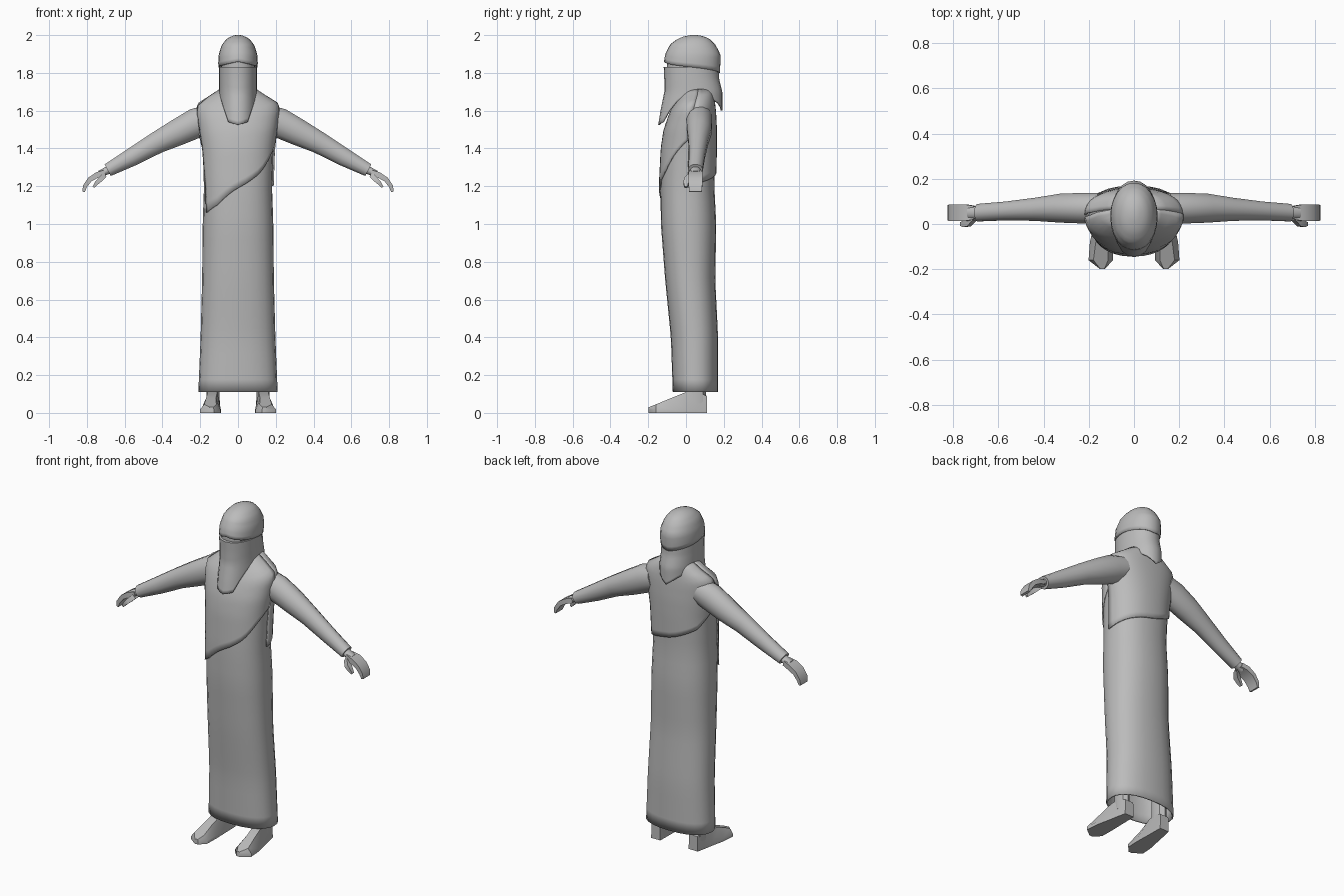
import bpy, bmesh
from math import sin, cos, pi, radians, copysign
from mathutils import Vector

if "Cube" in bpy.data.objects:
    bpy.data.objects.remove(bpy.data.objects["Cube"])

cloth = bpy.data.materials.new("plain grey")
cloth.use_nodes = True
GREY = (0.5, 0.5, 0.5, 1)
cloth.diffuse_color = GREY
cloth.node_tree.nodes["Principled BSDF"].inputs["Base Color"].default_value = GREY


def interp(table, t):
    """Linear lookup in rows of (key, values...) with rising keys."""
    if t <= table[0][0]:
        return table[0][1:]
    for a, b in zip(table, table[1:]):
        if t <= b[0]:
            f = (t - a[0]) / (b[0] - a[0])
            return [p + (q - p) * f for p, q in zip(a[1:], b[1:])]
    return table[-1][1:]


def loft(name, rings, closed=True, cap_start=True, cap_end=True,
         thick=0, mirror=False, angle=40):
    """Skin a list of point rings, then add modifiers and shading."""
    bm = bmesh.new()
    rows = [[bm.verts.new(p) for p in ring] for ring in rings]
    n = len(rows[0])
    for a, b in zip(rows, rows[1:]):
        for j in range(n if closed else n - 1):
            k = (j + 1) % n
            bm.faces.new((a[j], b[j], b[k], a[k]))
    if closed and cap_start:
        bm.faces.new(rows[0])
    if closed and cap_end:
        bm.faces.new(rows[-1][::-1])
    if closed and cap_start and cap_end:
        bmesh.ops.recalc_face_normals(bm, faces=bm.faces)
    mesh = bpy.data.meshes.new(name)
    bm.to_mesh(mesh)
    bm.free()
    mesh.materials.append(cloth)
    ob = bpy.data.objects.new(name, mesh)
    bpy.context.collection.objects.link(ob)
    if thick:
        ob.modifiers.new("thickness", "SOLIDIFY").thickness = thick
    if mirror:
        ob.modifiers.new("mirror", "MIRROR")
    bpy.ops.object.select_all(action="DESELECT")
    bpy.context.view_layer.objects.active = ob
    ob.select_set(True)
    bpy.ops.object.shade_smooth_by_angle(angle=radians(angle))
    return ob


def wrap(name, profile, hem, span=(-180, 180), cols=24, rows=14,
         power=2.3, grow=0, pull=0, ease=1, thick=0.008):
    """Cloth around the body; profile rows are (z, front y, back y, half width),
    hem gives the lower edge by angle (0 front, 90 left side)."""
    closed = span[1] - span[0] == 360
    top = profile[-1][0]
    rings = []
    for i in range(rows + 1):
        t = i / rows
        ring = []
        for j in range(cols if closed else cols + 1):
            deg = span[0] + (span[1] - span[0]) * j / cols
            z = top + (interp(hem, deg)[0] - top) * t ** ease
            front, back, half = interp(profile, z)
            mid = (span[0] + span[1]) / 2
            if deg < mid:
                deg = mid + (deg - mid) * (1 - pull * t)
            a = radians(deg)
            s, c = (copysign(abs(v) ** (2 / power), v) for v in (sin(a), cos(a)))
            ring.append((s * (half + grow),
                         (front + back) / 2 - c * ((back - front) / 2 + grow), z))
        rings.append(ring)
    return loft(name, rings, closed, cap_end=False, thick=thick)


def tube(name, stations, sides=12, angle=40):
    """Mirrored limb through stations of (x, y, z, half depth, half height)."""
    rings = []
    for i, (x, y, z, ry, rz) in enumerate(stations):
        a, b = stations[max(i - 1, 0)], stations[min(i + 1, len(stations) - 1)]
        d = Vector((b[0] - a[0], b[2] - a[2])).normalized()
        scale = 2 ** 0.5 if sides == 4 else 1
        ring = []
        for k in range(sides):
            q = 2 * pi * (k + 0.5) / sides
            h = rz * scale * sin(q)
            ring.append((x - d.y * h, y + ry * scale * cos(q), z + d.x * h))
        rings.append(ring)
    return loft(name, rings, mirror=True, angle=angle)


# Long robe, open at the hem, closing over the shoulders
body = [(0.11, -0.07, 0.17, 0.21), (0.4, -0.08, 0.17, 0.198),
        (0.7, -0.11, 0.155, 0.19), (1.0, -0.133, 0.16, 0.187),
        (1.2, -0.135, 0.15, 0.18), (1.4, -0.125, 0.155, 0.187),
        (1.5, -0.11, 0.155, 0.2), (1.6, -0.075, 0.15, 0.212),
        (1.64, -0.05, 0.145, 0.205), (1.68, -0.02, 0.14, 0.14),
        (1.72, 0, 0.13, 0.08)]
wrap("robe", body, [(0, 0.11)], rows=24)

# Overlapping shawl panels, each with one low hanging corner
wrap("shawl_front", body, [(-90, 1.06), (-50, 1.1), (0, 1.19), (35, 1.27),
                           (60, 1.36), (90, 1.45)],
     span=(-90, 90), cols=18, grow=0.009, pull=0.35)
wrap("shawl_back", body, [(90, 1.2), (180, 1.27), (230, 1.34), (270, 1.45)],
     span=(90, 270), cols=18, grow=0.009)

# Face veil and neck scarf with points at front and back
veil = [(1.52, -0.148, 0.185, 0.1), (1.6, -0.135, 0.192, 0.1),
        (1.7, -0.115, 0.192, 0.1), (1.77, -0.115, 0.175, 0.1),
        (1.83, -0.118, 0.172, 0.1)]
wrap("veil", veil, [(-180, 1.6), (-150, 1.64), (-90, 1.7), (-55, 1.64),
                    (-30, 1.54), (0, 1.525), (30, 1.54), (55, 1.64),
                    (90, 1.7), (150, 1.64), (180, 1.6)], power=2.1)

# Recessed face showing in the eye slit
face = [(1.78, -0.1, 0.15, 0.09), (1.9, -0.1, 0.15, 0.09)]
wrap("face", face, [(0, 1.78)], rows=2, thick=0)

# Domed head wrap and the band beneath it
dome = [(1.79, -0.118, 0.178, 0.1), (1.85, -0.118, 0.182, 0.105),
        (1.9, -0.11, 0.182, 0.102), (1.95, -0.085, 0.155, 0.085),
        (1.98, -0.045, 0.125, 0.06), (1.995, -0.005, 0.09, 0.033),
        (2.0, 0.03, 0.06, 0.012)]
wrap("head_wrap", dome, [(-180, 1.8), (-90, 1.83), (-40, 1.845), (0, 1.86),
                         (40, 1.845), (90, 1.83), (180, 1.8)],
     ease=1.6, power=2.1, rows=12)

# Sleeves, wrists and hands
tube("sleeve", [(0.15, 0.07, 1.56, 0.07, 0.075), (0.22, 0.07, 1.535, 0.07, 0.082),
                (0.32, 0.07, 1.485, 0.066, 0.073), (0.43, 0.065, 1.43, 0.053, 0.06),
                (0.56, 0.058, 1.355, 0.043, 0.05), (0.69, 0.05, 1.285, 0.04, 0.036)])
tube("wrist", [(0.67, 0.05, 1.295, 0.026, 0.022), (0.73, 0.05, 1.264, 0.03, 0.02)])
tube("hand", [(0.705, 0.05, 1.272, 0.03, 0.014), (0.745, 0.05, 1.26, 0.037, 0.015),
              (0.785, 0.05, 1.235, 0.037, 0.013), (0.81, 0.05, 1.2, 0.036, 0.011),
              (0.818, 0.05, 1.17, 0.033, 0.007)], sides=4)
tube("thumb", [(0.705, 0.03, 1.26, 0.014, 0.014), (0.73, 0.005, 1.235, 0.016, 0.013),
               (0.75, 0, 1.215, 0.013, 0.01), (0.765, 0, 1.195, 0.008, 0.006)], sides=4)

# Pointed shoes: rows of (y, centre x, half width, height, top narrowing)
shoe = [(0.11, 0.125, 0.03, 0.09, 0.9), (0.06, 0.13, 0.036, 0.11, 0.8),
        (0, 0.135, 0.042, 0.11, 0.6), (-0.08, 0.143, 0.052, 0.078, 0.5),
        (-0.16, 0.147, 0.054, 0.045, 0.6), (-0.198, 0.14, 0.012, 0.03, 0.8)]
loft("shoe", [[(x - w, y, 0), (x + w, y, 0), (x + w, y, 0.018),
               (x + w * n, y, h), (x - w * n, y, h), (x - w, y, 0.018)]
              for y, x, w, h, n in shoe], mirror=True)

# Ankles running up inside the robe
loft("ankle", [[(0.132 + 0.034 * cos(k * pi / 4), 0.055 + 0.05 * sin(k * pi / 4), z)
                for k in range(8)] for z in (0.05, 0.4)], mirror=True)
